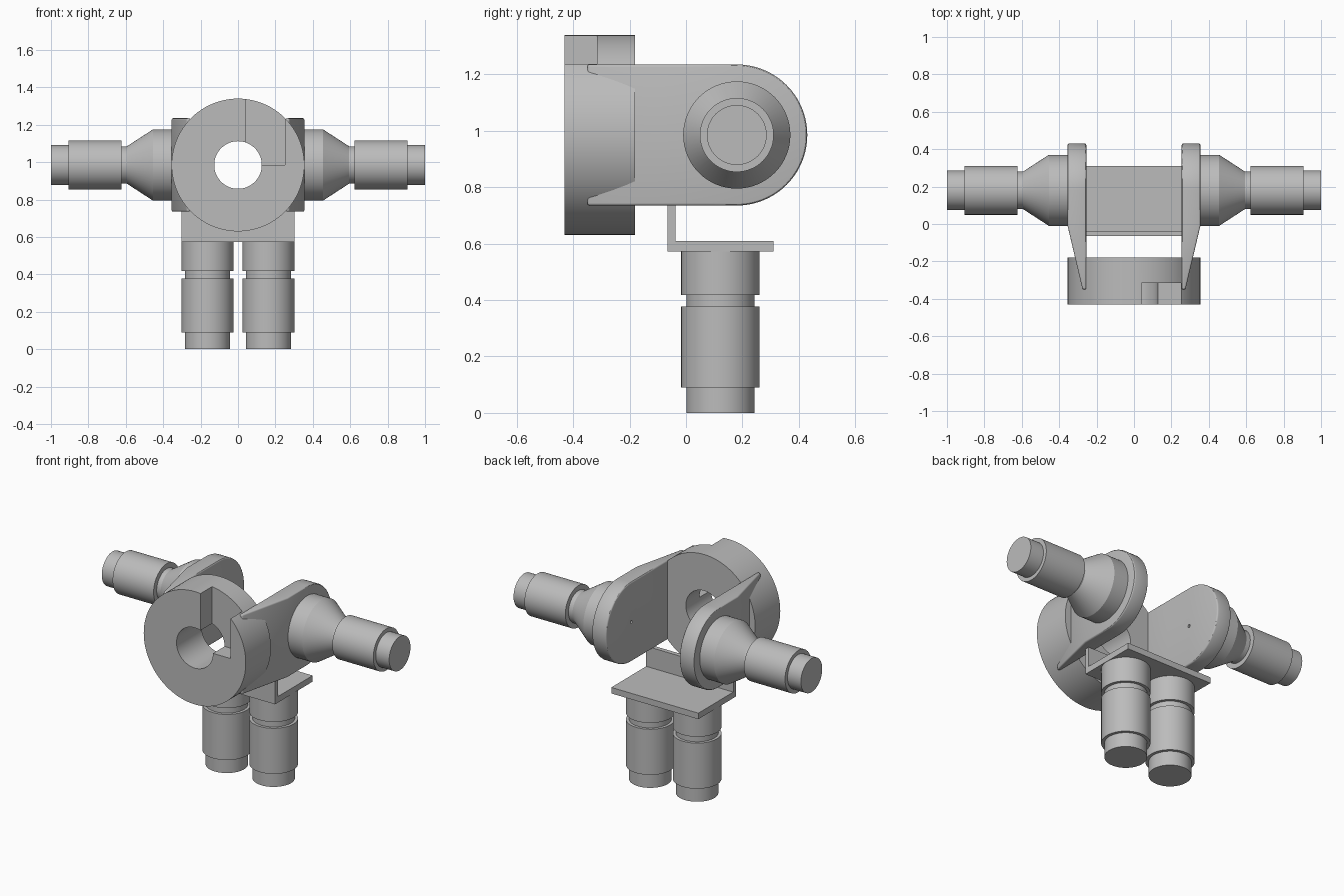
import bpy, bmesh, math
from mathutils import Matrix, Vector

if "Cube" in bpy.data.objects:
    bpy.data.objects.remove(bpy.data.objects["Cube"])

grey = bpy.data.materials.new("plain_grey")
grey.diffuse_color = (0.5, 0.5, 0.5, 1)
grey.use_nodes = True
grey.node_tree.nodes["Principled BSDF"].inputs["Base Color"].default_value = grey.diffuse_color
CZ, CY = 0.985, 0.18          # height of the shaft axis and its y position


def make(name, bm):
    bmesh.ops.remove_doubles(bm, verts=bm.verts, dist=1e-5)
    bmesh.ops.recalc_face_normals(bm, faces=bm.faces)
    me = bpy.data.meshes.new(name)
    bm.to_mesh(me)
    bm.free()
    me.materials.append(grey)
    ob = bpy.data.objects.new(name, me)
    bpy.context.collection.objects.link(ob)
    return ob


def lathe(name, profile, rot, loc, steps=64, closed=False):
    """Spin (radius, height) points about z, then place them."""
    bm = bmesh.new()
    vs = [bm.verts.new((r, 0, h)) for r, h in profile]
    es = [bm.edges.new(p) for p in zip(vs, vs[1:])]
    if closed:
        es.append(bm.edges.new((vs[-1], vs[0])))
    bmesh.ops.spin(bm, geom=vs + es, cent=(0, 0, 0), axis=(0, 0, 1),
                   angle=math.tau, steps=steps, use_merge=True)
    bm.transform(Matrix.Translation(loc) @ rot)
    return make(name, bm)


def box(name, lo, hi):
    bm = bmesh.new()
    bmesh.ops.create_cube(bm, size=1)
    lo, hi = Vector(lo), Vector(hi)
    for v in bm.verts:
        v.co = Vector([(lo[i] + hi[i]) / 2 + v.co[i] * (hi[i] - lo[i]) for i in range(3)])
    return make(name, bm)


def activate(ob):
    bpy.ops.object.select_all(action='DESELECT')
    ob.select_set(True)
    bpy.context.view_layer.objects.active = ob


def finish(ob, cutter=None, bevel=0, mirror=False):
    activate(ob)
    if bevel:
        m = ob.modifiers.new("bevel", 'BEVEL')
        m.width, m.segments = bevel, 3
        m.limit_method, m.angle_limit = 'ANGLE', math.radians(40)
    if cutter:
        m = ob.modifiers.new("cut", 'BOOLEAN')
        m.operation, m.solver, m.object = 'DIFFERENCE', 'EXACT', cutter
    if mirror:
        m = ob.modifiers.new("mirror", 'MIRROR')
        m.use_mirror_merge = False
    for m in list(ob.modifiers):
        bpy.ops.object.modifier_apply(modifier=m.name)
    if cutter:
        bpy.data.objects.remove(cutter)
    activate(ob)
    bpy.ops.object.shade_smooth_by_angle(angle=math.radians(30))


ALONG_X = Matrix.Rotation(math.pi / 2, 4, 'Y')
ALONG_Y = Matrix.Rotation(-math.pi / 2, 4, 'X')

# Bored front disc with a rectangular notch
disc = lathe("front_disc", [(0.127, -0.43), (0.355, -0.43), (0.355, -0.18), (0.127, -0.18)],
             ALONG_Y, (0, 0, CZ), 96, True)
finish(disc, box("notch_cutter", (0.04, -0.6, CZ), (0.25, -0.315, 1.6)))

# Side arms: rounded plates tapering into the disc
bm = bmesh.new()
outline = [(-0.35, CZ + 0.25), (-0.35, CZ - 0.25)]
for i in range(41):
    a = -math.pi / 2 + math.pi * i / 40
    outline.append((CY + 0.25 * math.cos(a), CZ + 0.25 * math.sin(a)))
face = bm.faces.new([bm.verts.new((0.255, y, z)) for y, z in outline])
ext = bmesh.ops.extrude_face_region(bm, geom=[face], use_keep_orig=True)
bmesh.ops.translate(bm, vec=(0.1, 0, 0),
                    verts=[g for g in ext["geom"] if isinstance(g, bmesh.types.BMVert)])
bmesh.ops.bisect_plane(bm, geom=bm.verts[:] + bm.edges[:] + bm.faces[:],
                       plane_co=(0, -0.01, 0), plane_no=(0, 1, 0))
for v in bm.verts:
    if v.co.y < -0.3 and v.co.x > 0.3:
        v.co.x = 0.275
arms = make("side_arms", bm)
pin = lathe("pin_cutter", [(0, 0.2), (0.01, 0.2), (0.01, 0.3), (0, 0.3)], ALONG_X, (0, CY, CZ), 16)
finish(arms, pin, 0.009, True)

# Side shafts with collar, cone, neck, barrel and tip
shafts = lathe("side_shafts", [(0, 0.35), (0.19, 0.35), (0.19, 0.455), (0.1, 0.594), (0.1, 0.622),
                               (0.131, 0.622), (0.131, 0.907), (0.106, 0.907), (0.106, 1.0), (0, 1.0)],
               ALONG_X, (0, CY, CZ))
finish(shafts, mirror=True)

# L-shaped bracket under the arms
bm = bmesh.new()
prof = [(-0.065, 0.572), (0.31, 0.572), (0.31, 0.61), (-0.037, 0.61), (-0.037, 0.737), (-0.065, 0.737)]
face = bm.faces.new([bm.verts.new((-0.303, y, z)) for y, z in prof])
ext = bmesh.ops.extrude_face_region(bm, geom=[face], use_keep_orig=True)
bmesh.ops.translate(bm, vec=(0.606, 0, 0),
                    verts=[g for g in ext["geom"] if isinstance(g, bmesh.types.BMVert)])
make("bracket", bm)

# Two stepped legs
legs = lathe("legs", [(0, 0), (0.121, 0), (0.121, 0.09), (0.139, 0.09), (0.139, 0.377), (0.121, 0.377),
                      (0.121, 0.417), (0.139, 0.417), (0.139, 0.575), (0, 0.575)],
             Matrix.Identity(4), (0.163, 0.122, 0))
finish(legs, mirror=True)
